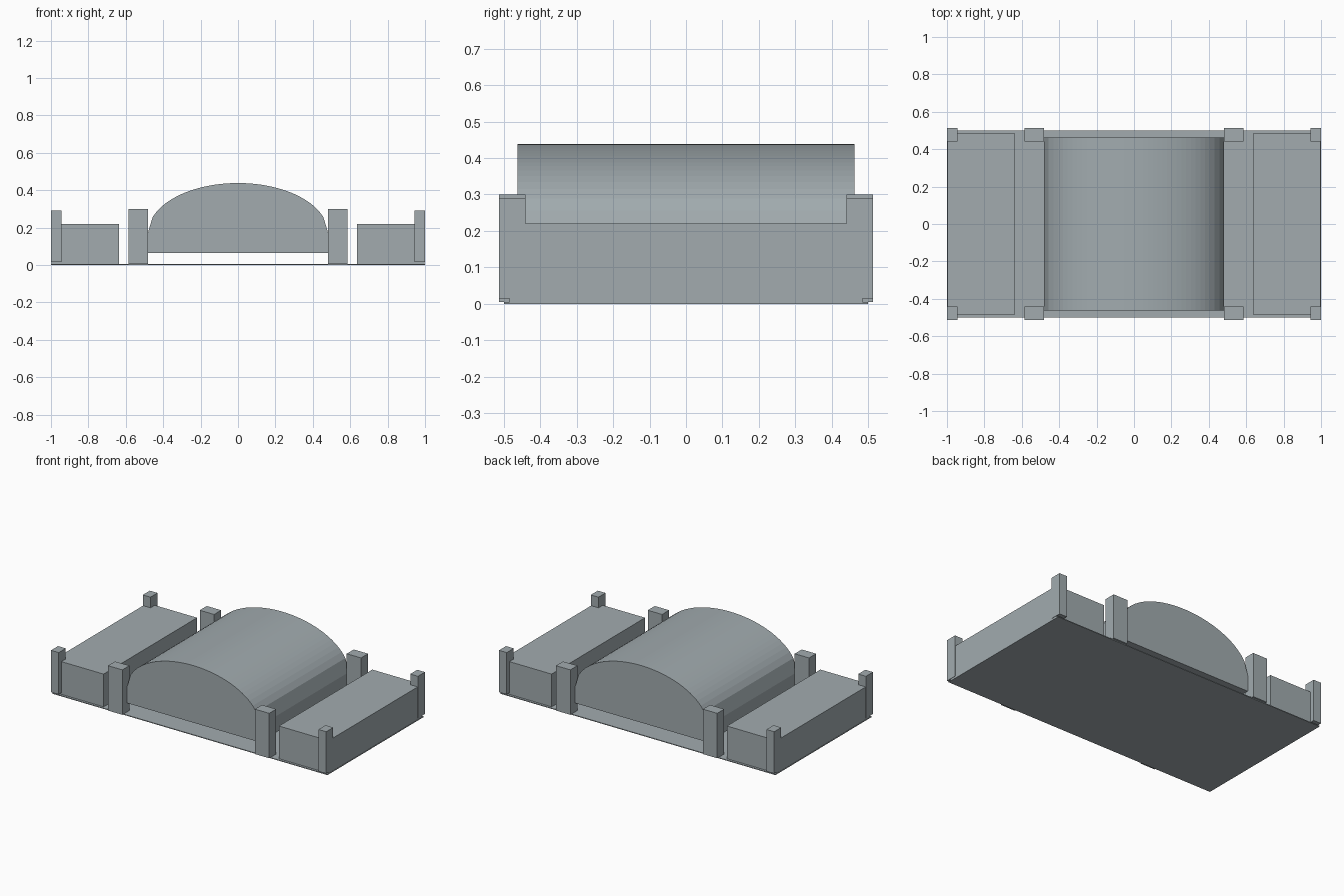
import bpy
import bmesh
from math import sqrt

cube = bpy.data.objects.get("Cube")
if cube:
    bpy.data.objects.remove(cube, do_unlink=True)

STONE = (0.36, 0.41, 0.43, 1.0)
stone = bpy.data.materials.new("blue_grey_stone")
stone.use_nodes = True
stone.diffuse_color = STONE
stone.node_tree.nodes["Principled BSDF"].inputs["Base Color"].default_value = STONE


def add_object(name, bm):
    bmesh.ops.recalc_face_normals(bm, faces=bm.faces[:])
    mesh = bpy.data.meshes.new(name)
    bm.to_mesh(mesh)
    bm.free()
    mesh.materials.append(stone)
    obj = bpy.data.objects.new(name, mesh)
    bpy.context.collection.objects.link(obj)
    return obj


def box(name, xs, ys, zs):
    """Box spanning the given x, y and z ranges."""
    bm = bmesh.new()
    bmesh.ops.create_cube(bm, size=1)
    for v in bm.verts:
        v.co = [r[0] + (c + 0.5) * (r[1] - r[0]) for c, r in zip(v.co, (xs, ys, zs))]
    return add_object(name, bm)


def mirrored(lo, hi, sign):
    return sorted((sign * lo, sign * hi))


# Thin ground slab
box("base_slab", (-1, 1), (-0.5, 0.5), (0, 0.005))

# End blocks, with tall inner posts and short corner posts
for side, sx in (("left", 1), ("right", -1)):
    box(f"{side}_end_block", mirrored(0.637, 0.998, sx), (-0.485, 0.485), (0.004, 0.22))
    for end, sy in (("front", -1), ("back", 1)):
        ys = mirrored(0.44, 0.513, sy)
        box(f"{end}_{side}_inner_post", mirrored(0.482, 0.586, sx), ys, (0.005, 0.30))
        box(f"{end}_{side}_corner_post", mirrored(0.944, 1.0, sx), ys, (0.015, 0.29))

# Vaulted hall: half-ellipse on short straight walls, sampled evenly in x
HALF, SPRING, RISE, FLOOR, DEPTH, STEPS = 0.482, 0.17, 0.268, 0.063, 0.463, 38
profile = [(-HALF, FLOOR)]
for i in range(STEPS + 1):
    t = 2 * i / STEPS - 1
    profile.append((t * HALF, SPRING + RISE * sqrt(max(0, 1 - t * t))))
profile.append((HALF, FLOOR))

bm = bmesh.new()
face = bm.faces.new([bm.verts.new((x, -DEPTH, z)) for x, z in profile])
swept = bmesh.ops.extrude_face_region(bm, geom=[face], use_keep_orig=True)["geom"]
bmesh.ops.translate(bm, vec=(0, 2 * DEPTH, 0),
                    verts=[g for g in swept if isinstance(g, bmesh.types.BMVert)])
add_object("vaulted_hall", bm)
